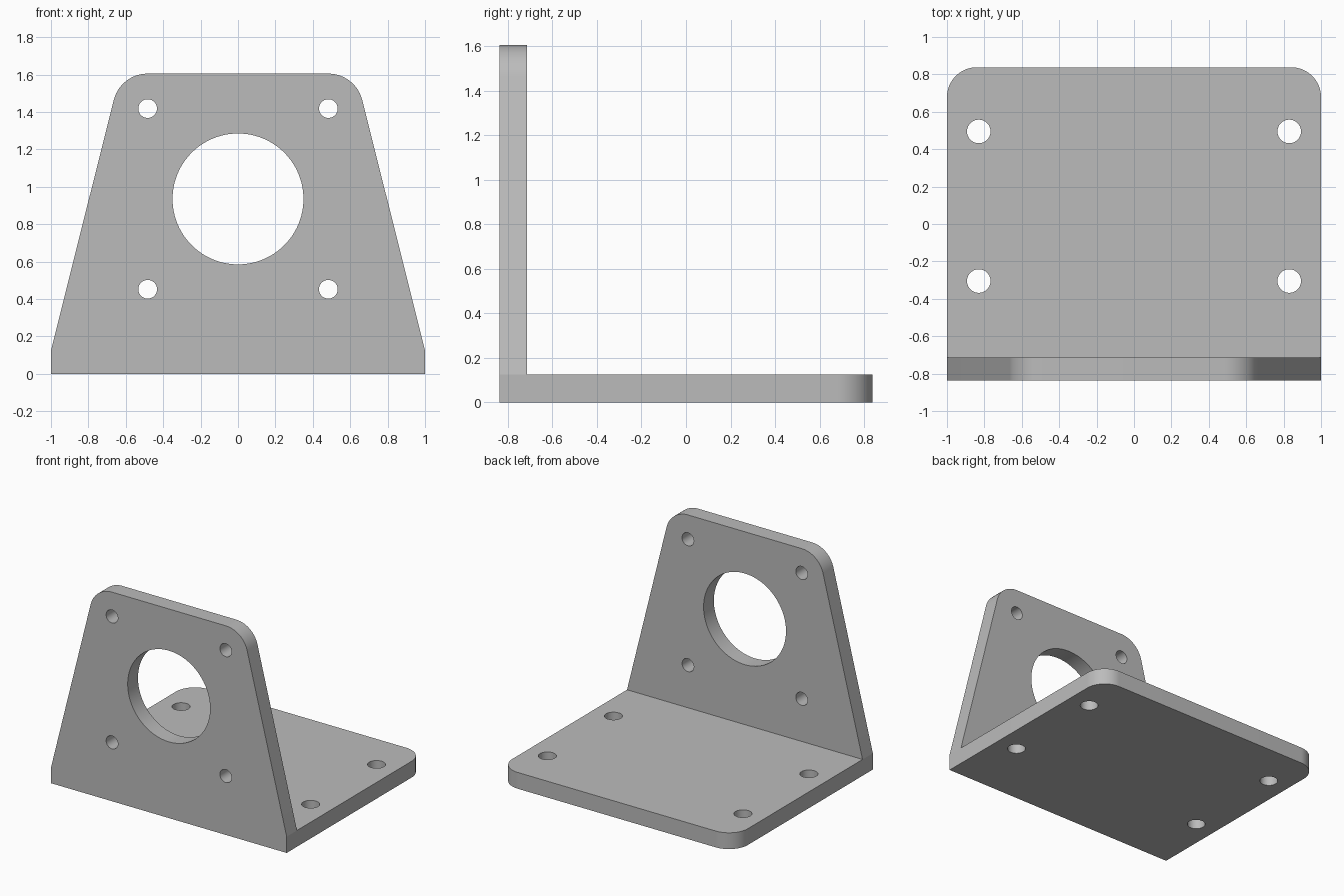
import bpy, bmesh
from math import atan2, acos, hypot, cos, sin, pi
from mathutils import Matrix, Vector

if "Cube" in bpy.data.objects:
    bpy.data.objects.remove(bpy.data.objects["Cube"], do_unlink=True)

T = 0.125                      # plate thickness
FRONT, BACK, TOP = -0.838, 0.838, 1.605
MOTOR_Z, MOTOR_R = 0.935, 0.35  # large opening
BOLT, BOLT_R = 0.483, 0.05      # upright bolt pattern
FOOT_X, FOOT_R = 0.83, 0.063    # base bolt pattern

# Material
grey = bpy.data.materials.new("plain grey")
grey.use_nodes = True
grey.diffuse_color = (0.5, 0.5, 0.5, 1)
grey.node_tree.nodes["Principled BSDF"].inputs["Base Color"].default_value = (0.5, 0.5, 0.5, 1)


def arc(cx, cy, r, a0, a1, steps=20):
    return [(cx + r * cos(a0 + (a1 - a0) * i / steps),
             cy + r * sin(a0 + (a1 - a0) * i / steps)) for i in range(steps + 1)]


def mirrored(right_half):
    """Close an outline by mirroring its right half in x."""
    return right_half + [(-x, y) for x, y in reversed(right_half)]


def plate(name, outline, place, offset):
    """Extrude a 2D outline; place maps (u, v, depth) to a 3D point."""
    bm = bmesh.new()
    face = bm.faces.new([bm.verts.new(place(u, v, 0)) for u, v in outline])
    new = bmesh.ops.extrude_face_region(bm, geom=[face])["geom"]
    verts = [g for g in new if isinstance(g, bmesh.types.BMVert)]
    bmesh.ops.translate(bm, verts=verts, vec=offset)
    bmesh.ops.recalc_face_normals(bm, faces=bm.faces)
    return make_object(name, bm)


def make_object(name, bm):
    mesh = bpy.data.meshes.new(name)
    bm.to_mesh(mesh)
    bm.free()
    mesh.materials.append(grey)
    obj = bpy.data.objects.new(name, mesh)
    bpy.context.collection.objects.link(obj)
    return obj


def combine(target, other, operation):
    mod = target.modifiers.new(operation.title(), 'BOOLEAN')
    mod.operation, mod.solver, mod.object = operation, 'EXACT', other
    bpy.context.view_layer.objects.active = target
    bpy.ops.object.modifier_apply(modifier=mod.name)
    bpy.data.objects.remove(other, do_unlink=True)


# Upright: tapered sides run tangent into corners concentric with the bolt holes
cz = MOTOR_Z + BOLT
r = TOP - cz
dx, dz = 1 - BOLT, T - cz
tangent = atan2(dz, dx) + acos(r / hypot(dx, dz))
bracket = plate("mounting_bracket",
                mirrored([(1, 0), (1, T)] + arc(BOLT, cz, r, tangent, pi / 2)),
                lambda u, v, d: (u, FRONT + d, v), Vector((0, T, 0)))

# Base plate with rounded back corners
R = 0.16
base = plate("base_plate",
             mirrored([(1, FRONT)] + arc(1 - R, BACK - R, R, 0, pi / 2)),
             lambda u, v, d: (u, v, d), Vector((0, 0, T)))
combine(bracket, base, 'UNION')

# Holes
turn = Matrix.Rotation(pi / 2, 4, 'X')
holes = [((0, FRONT + T / 2, MOTOR_Z), MOTOR_R, turn, 96)]
for side in (-1, 1):
    for z in (MOTOR_Z - BOLT, MOTOR_Z + BOLT):
        holes.append(((side * BOLT, FRONT + T / 2, z), BOLT_R, turn, 40))
    for y in (-0.305, 0.495):
        holes.append(((side * FOOT_X, y, T / 2), FOOT_R, Matrix(), 40))
bm = bmesh.new()
for centre, radius, rotation, sides in holes:
    bmesh.ops.create_cone(bm, cap_ends=True, segments=sides, radius1=radius,
                          radius2=radius, depth=2 * T,
                          matrix=Matrix.Translation(centre) @ rotation)
cutter = make_object("hole_cutter", bm)
cutter.hide_render = True
combine(bracket, cutter, 'DIFFERENCE')

# Smooth curved walls, keep sharp edges
bpy.ops.object.select_all(action='DESELECT')
bracket.select_set(True)
bpy.context.view_layer.objects.active = bracket
bpy.ops.object.shade_smooth_by_angle(angle=pi / 18)
